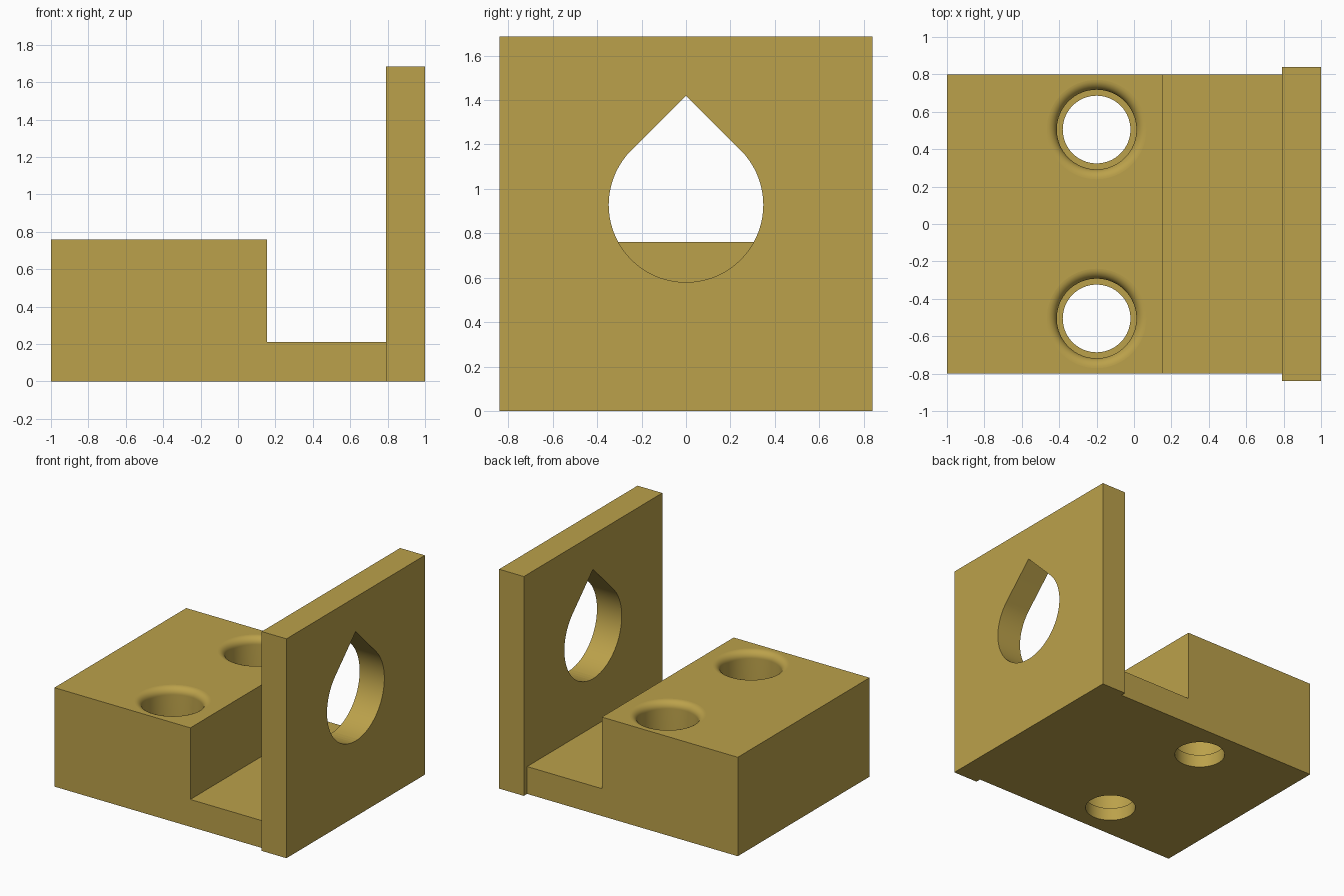
import bpy, bmesh
from math import sin, cos, pi, radians
from mathutils import Vector

cube = bpy.data.objects.get("Cube")
if cube:
    bpy.data.objects.remove(cube, do_unlink=True)

GOLD = (0.497, 0.356, 0.069, 1.0)
gold = bpy.data.materials.new("matte gold")
gold.use_nodes = True
gold.diffuse_color = GOLD
gold.node_tree.nodes["Principled BSDF"].inputs["Base Color"].default_value = GOLD


def add_object(name, bm):
    bmesh.ops.recalc_face_normals(bm, faces=bm.faces[:])
    mesh = bpy.data.meshes.new(name)
    bm.to_mesh(mesh)
    bm.free()
    mesh.materials.append(gold)
    obj = bpy.data.objects.new(name, mesh)
    bpy.context.collection.objects.link(obj)
    return obj


def prism(name, points, depth):
    """Extrude a closed 3D outline along the depth vector."""
    bm = bmesh.new()
    face = bm.faces.new([bm.verts.new(p) for p in points])
    new = bmesh.ops.extrude_face_region(bm, geom=[face])["geom"]
    moved = [g for g in new if isinstance(g, bmesh.types.BMVert)]
    bmesh.ops.translate(bm, verts=moved, vec=Vector(depth))
    return add_object(name, bm)


def lathe(name, profile, centre, steps=64):
    """Spin an (r, z) profile about a vertical axis, ends capped."""
    bm = bmesh.new()
    rings = [[bm.verts.new((centre[0] + r * cos(2 * pi * i / steps),
                            centre[1] + r * sin(2 * pi * i / steps), z))
              for i in range(steps)] for r, z in profile]
    for low, high in zip(rings, rings[1:]):
        for i in range(steps):
            j = (i + 1) % steps
            bm.faces.new((low[i], low[j], high[j], high[i]))
    bm.faces.new(rings[0])
    bm.faces.new(rings[-1])
    return add_object(name, bm)


def boolean(target, tool, operation):
    mod = target.modifiers.new(operation.lower(), "BOOLEAN")
    mod.operation, mod.solver, mod.object = operation, "EXACT", tool
    bpy.context.view_layer.objects.active = target
    bpy.ops.object.modifier_apply(modifier=mod.name)
    bpy.data.objects.remove(tool, do_unlink=True)


# Stepped base: tall block with a thin shelf that runs into the wall
WALL_X, TOP = 0.79, 0.76
outline = [(-1, 0), (0.9, 0), (0.9, 0.21), (0.155, 0.21), (0.155, TOP), (-1, TOP)]
bracket = prism("bracket", [(x, -0.8, z) for x, z in outline], (0, 1.6, 0))

# Upright wall
wall = prism("wall", [(WALL_X, y, z) for y, z in
                      [(-0.84, 0), (0.84, 0), (0.84, 1.685), (-0.84, 1.685)]],
             (1 - WALL_X, 0, 0))
boolean(bracket, wall, "UNION")

# Teardrop opening: round below, 45 degree roof above
R, CZ = 0.348, 0.928
drop = [(R * cos(radians(a)), CZ + R * sin(radians(a)))
        for a in range(135, 406, 5)] + [(0, CZ + R * 2 ** 0.5)]
cutter = prism("teardrop_cutter", [(0.6, y, z) for y, z in drop], (0.6, 0, 0))
boolean(bracket, cutter, "DIFFERENCE")

# Stepped screw holes with rounded mouths
BORE, FILLET = 0.213, 0.053
mouth = [(BORE + FILLET * (1 - cos(t)), TOP - FILLET * (1 - sin(t)))
         for t in (radians(a) for a in range(0, 91, 10))]
hole = [(0.181, -0.1), (0.181, 0.1), (BORE, 0.1)] + mouth
hole.append((mouth[-1][0], TOP + 0.1))
for y in (-0.505, 0.505):
    boolean(bracket, lathe("hole_cutter", hole, (-0.2, y)), "DIFFERENCE")

# Smooth the curved walls, keep the flat faces crisp
bpy.ops.object.select_all(action="DESELECT")
bracket.select_set(True)
bpy.context.view_layer.objects.active = bracket
bpy.ops.object.shade_smooth_by_angle(angle=radians(30))
for poly in bracket.data.polygons:
    if poly.area > 0.1 or abs(poly.normal.z) > 0.999:
        poly.use_smooth = False
